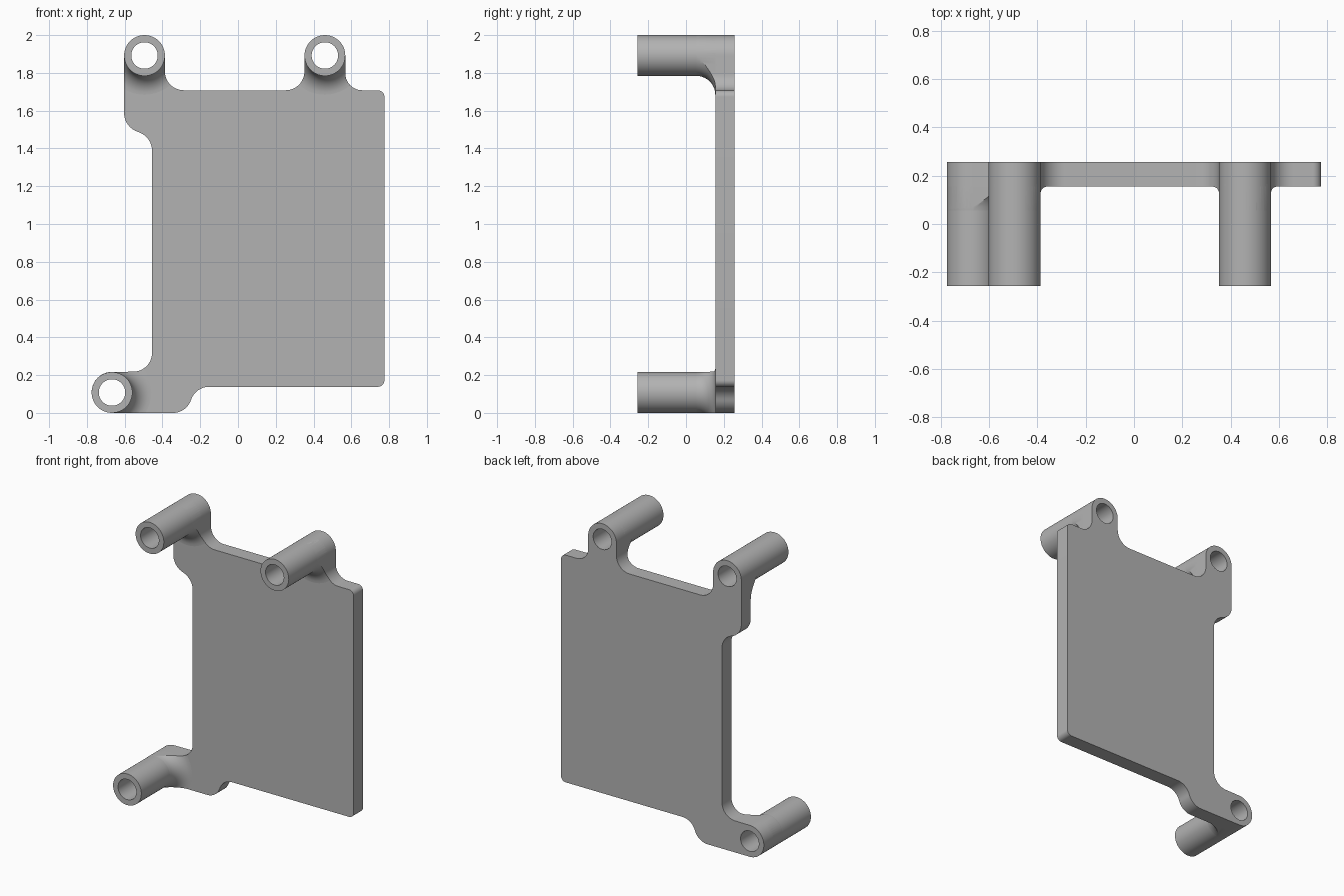
import bpy, bmesh
from math import sin, cos, tan, pi
from mathutils import Vector

if "Cube" in bpy.data.objects:
    bpy.data.objects.remove(bpy.data.objects["Cube"], do_unlink=True)

FRONT, PLATE_FRONT, BACK = -0.257, 0.155, 0.257
R_OUT, R_IN, FILLET = 0.108, 0.07, 0.1
POSTS = {"upper_right": (-0.495, 1.892), "upper_left": (0.46, 1.892),
         "lower_right": (-0.667, 0.108)}

grey = bpy.data.materials.new("plain grey")
grey.use_nodes = True
colour = (0.45, 0.45, 0.45, 1)
grey.diffuse_color = colour
grey.node_tree.nodes["Principled BSDF"].inputs["Base Color"].default_value = colour


def finish(name, bm):
    bmesh.ops.recalc_face_normals(bm, faces=bm.faces)
    mesh = bpy.data.meshes.new(name)
    bm.to_mesh(mesh)
    bm.free()
    obj = bpy.data.objects.new(name, mesh)
    bpy.context.collection.objects.link(obj)
    mesh.materials.append(grey)
    return obj


def activate(obj):
    bpy.ops.object.select_all(action="DESELECT")
    obj.select_set(True)
    bpy.context.view_layer.objects.active = obj


def smooth(obj):
    activate(obj)
    bpy.ops.object.shade_smooth_by_angle(angle=0.5)


def rounded(corners, steps=12):
    """Closed outline with an arc of the given radius at each corner."""
    pts = []
    for i, (x, z, r) in enumerate(corners):
        p = Vector((x, z))
        a = (Vector(corners[i - 1][:2]) - p).normalized()
        b = (Vector(corners[(i + 1) % len(corners)][:2]) - p).normalized()
        half = a.angle(b) / 2
        centre = p + (a + b).normalized() * (r / sin(half))
        start = p + a * (r / tan(half)) - centre
        sweep = (pi - 2 * half) * (1 if a.x * b.y - a.y * b.x < 0 else -1)
        for k in range(steps + 1):
            t = sweep * k / steps
            q = centre + Vector((start.x * cos(t) - start.y * sin(t),
                                 start.x * sin(t) + start.y * cos(t)))
            if not pts or (q - pts[-1]).length > 1e-4:
                pts.append(q)
    if (pts[0] - pts[-1]).length < 1e-4:
        pts.pop()
    return pts


def circle(x, z, r, n=48):
    return [Vector((x + r * cos(2 * pi * k / n), z + r * sin(2 * pi * k / n)))
            for k in range(n)]


def prism(name, loops, y0, y1):
    """Extrude an outline, with any holes, from y0 to y1."""
    bm = bmesh.new()
    for loop in loops:
        vs = [bm.verts.new((p.x, y0, p.y)) for p in loop]
        for i, v in enumerate(vs):
            bm.edges.new((vs[i - 1], v))
    bmesh.ops.triangle_fill(bm, edges=bm.edges[:], use_beauty=True)
    new = bmesh.ops.extrude_face_region(bm, geom=bm.faces[:])["geom"]
    moved = [v for v in new if isinstance(v, bmesh.types.BMVert)]
    bmesh.ops.translate(bm, verts=moved, vec=(0, y1 - y0, 0))
    return finish(name, bm)


def ring(name, x, z, profile, n=48):
    """Revolve a closed (radius, y) profile about an axis along y."""
    bm = bmesh.new()
    rows = [[bm.verts.new((p.x, y, p.y)) for p in circle(x, z, r, n)]
            for r, y in profile]
    for j, row in enumerate(rows):
        for i in range(n):
            bm.faces.new((rows[j - 1][i - 1], rows[j - 1][i], row[i], row[i - 1]))
    return finish(name, bm)


# Outline of the plate with its three lobes
corners = [(-0.775, 0, R_OUT), (-0.775, 0.216, R_OUT), (-0.455, 0.219, 0.1),
           (-0.455, 1.46, 0.105), (-0.603, 1.515, 0.105),
           (-0.603, 2, R_OUT), (-0.387, 2, R_OUT), (-0.387, 1.708, 0.1),
           (0.352, 1.708, 0.1), (0.352, 2, R_OUT), (0.568, 2, R_OUT),
           (0.568, 1.708, 0.09), (0.775, 1.708, 0.035), (0.775, 0.138, 0.035),
           (-0.222, 0.138, 0.1), (-0.275, 0, 0.1)]
outline = rounded(corners)

# Plate with the post bores cut through
holes = [circle(x, z, R_IN) for x, z in POSTS.values()]
smooth(prism("plate", [outline] + holes, PLATE_FRONT, BACK))

# Hollow posts, each with a flared foot trimmed to the plate edge
trimmer = prism("foot_trimmer", [outline], FRONT, BACK)
trimmer.hide_render = True
for side, (x, z) in POSTS.items():
    smooth(ring(side + "_post", x, z, [(R_IN, FRONT), (R_OUT, FRONT),
                                       (R_OUT, PLATE_FRONT), (R_IN, PLATE_FRONT)]))
    top = PLATE_FRONT - FILLET
    arc = [(R_OUT + FILLET * (1 - cos(t)), top + FILLET * sin(t))
           for t in (k * pi / 20 for k in range(11))]
    base = PLATE_FRONT + 0.01
    profile = [(0.09, top - 0.005), (0.104, top - 0.005)] + arc
    profile += [(arc[-1][0], base), (0.09, base)]
    foot = ring(side + "_foot", x, z, profile)
    cut = foot.modifiers.new("trim", "BOOLEAN")
    cut.operation, cut.solver, cut.object = "INTERSECT", "EXACT", trimmer
    activate(foot)
    bpy.ops.object.modifier_apply(modifier=cut.name)
    smooth(foot)
bpy.data.objects.remove(trimmer, do_unlink=True)
